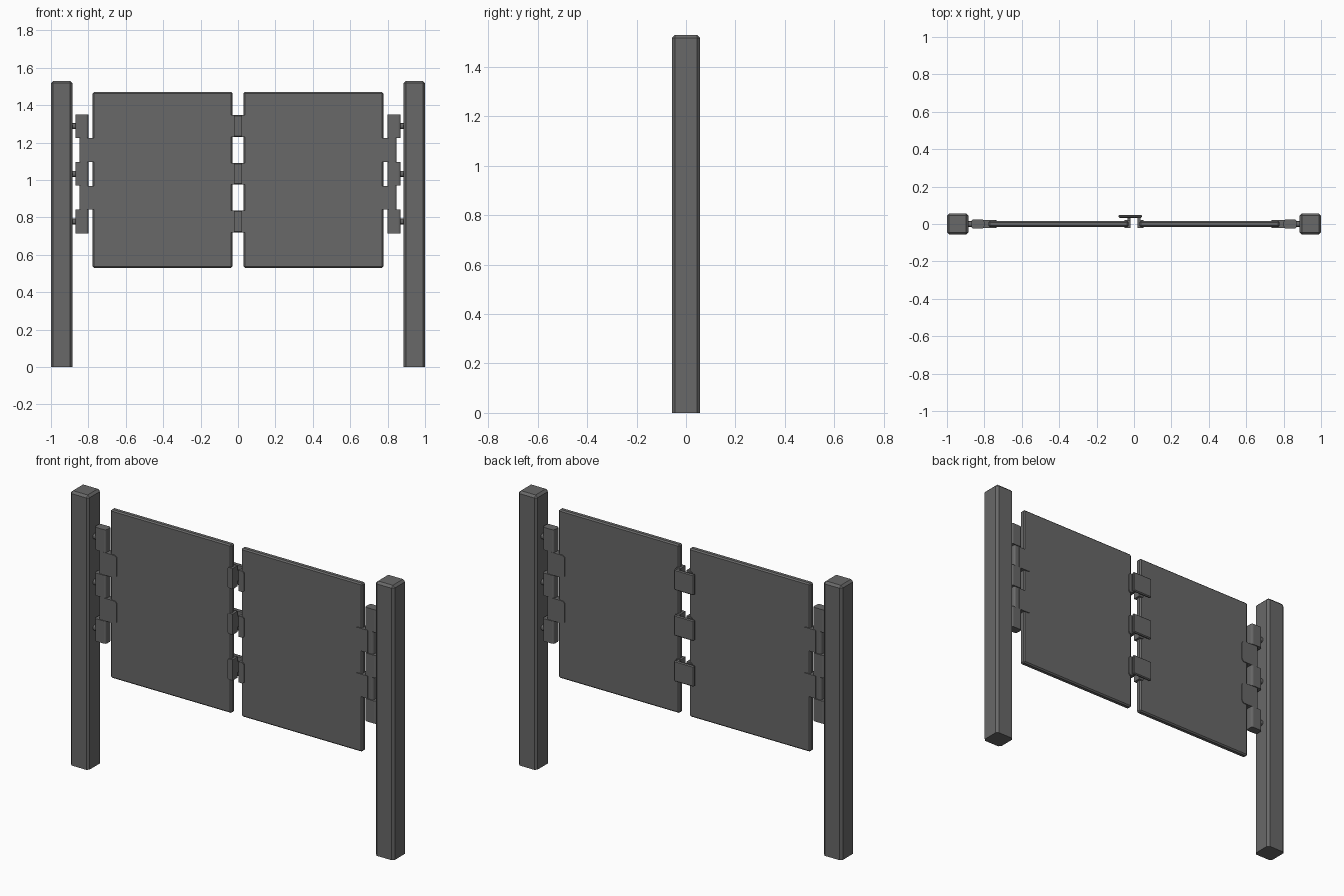
import bpy, bmesh

cube = bpy.data.objects.get("Cube")
if cube:
    bpy.data.objects.remove(cube, do_unlink=True)

metal = bpy.data.materials.new("dark grey metal")
metal.use_nodes = True
grey = (0.14, 0.14, 0.14, 1)
metal.diffuse_color = grey
metal.node_tree.nodes["Principled BSDF"].inputs["Base Color"].default_value = grey


def box(name, x, y, z, bevel=0.0, pick=lambda e: True, segments=1, corner=None):
    """Box from ranges, with a bevel on picked edges and optional rounded corners."""
    bm = bmesh.new()
    bmesh.ops.create_cube(bm, size=1)
    for v in bm.verts:
        for i, (lo, hi) in enumerate((x, y, z)):
            v.co[i] = lo if v.co[i] < 0 else hi
    if corner:
        radius, rule = corner
        bmesh.ops.bevel(bm, geom=[e for e in bm.edges if rule(e)], offset=radius,
                        segments=3, profile=0.5, affect='EDGES')
    if bevel:
        bmesh.ops.bevel(bm, geom=[e for e in bm.edges if pick(e)], offset=bevel,
                        segments=segments, profile=0.5, affect='EDGES')
    mesh = bpy.data.meshes.new(name)
    bm.to_mesh(mesh)
    bm.free()
    mesh.materials.append(metal)
    obj = bpy.data.objects.new(name, mesh)
    bpy.context.collection.objects.link(obj)
    return obj


def along(axis):
    return lambda e: abs((e.verts[0].co - e.verts[1].co).normalized()[axis]) > 0.99


def span(side, a, b):
    return tuple(sorted((side * a, side * b)))


def above_ground(e):
    return max(v.co.z for v in e.verts) > 0.01


for side, label in ((1, "left"), (-1, "right")):
    # Post and door panel
    box(label + "_post", span(side, 0.885, 1), (-0.057, 0.057), (0, 1.53),
        0.012, above_ground)
    box(label + "_panel", span(side, 0.03, 0.777), (-0.016, 0.016), (0.53, 1.47), 0.007)

    # Post knuckles with their pins
    for i in range(3):
        z = 0.778 + 0.255 * i
        box(f"{label}_post_knuckle_{i}", span(side, 0.80, 0.87), (-0.024, 0.024),
            (z - 0.063, z + 0.063), 0.012, along(2), 3)
        bpy.ops.mesh.primitive_cylinder_add(vertices=12, radius=0.016, depth=0.05,
                                            location=(side * 0.877, 0, z),
                                            rotation=(0, 1.5708, 0))
        pin = bpy.context.object
        pin.name = f"{label}_hinge_pin_{i}"
        pin.data.materials.append(metal)
        bpy.ops.object.shade_smooth_by_angle()

    # Leaves wrapping the outer edge of the panel
    for i in range(2):
        z = 0.905 + 0.255 * i
        box(f"{label}_panel_leaf_{i}", span(side, 0.735, 0.815), (-0.021, 0.021),
            (z - 0.063, z + 0.063),
            corner=(0.018, lambda e: along(1)(e) and abs(e.verts[0].co.x) < 0.75))
        box(f"{label}_panel_knuckle_{i}", span(side, 0.80, 0.848), (-0.019, 0.019),
            (z - 0.065, z + 0.065), 0.01, along(2), 3)

    # Clips wrapping the inner edge of the panel
    for i in range(3):
        z = 0.778 + 0.255 * i
        box(f"{label}_latch_clip_{i}", span(side, 0.018, 0.052), (-0.022, 0.022),
            (z - 0.058, z + 0.058),
            corner=(0.014, lambda e: along(1)(e) and abs(e.verts[0].co.x) > 0.04))

# Latch plates across the gap at the back, each carried by a short arm
for i in range(3):
    z = 0.778 + 0.255 * i
    box(f"latch_plate_{i}", (-0.082, 0.042), (0.033, 0.049), (z - 0.058, z + 0.058), 0.005)
    box(f"latch_arm_{i}", (0.018, 0.034), (0.015, 0.036), (z - 0.056, z + 0.056))
    box(f"latch_stop_{i}", (-0.034, -0.018), (0.015, 0.036), (z - 0.03, z + 0.03))
